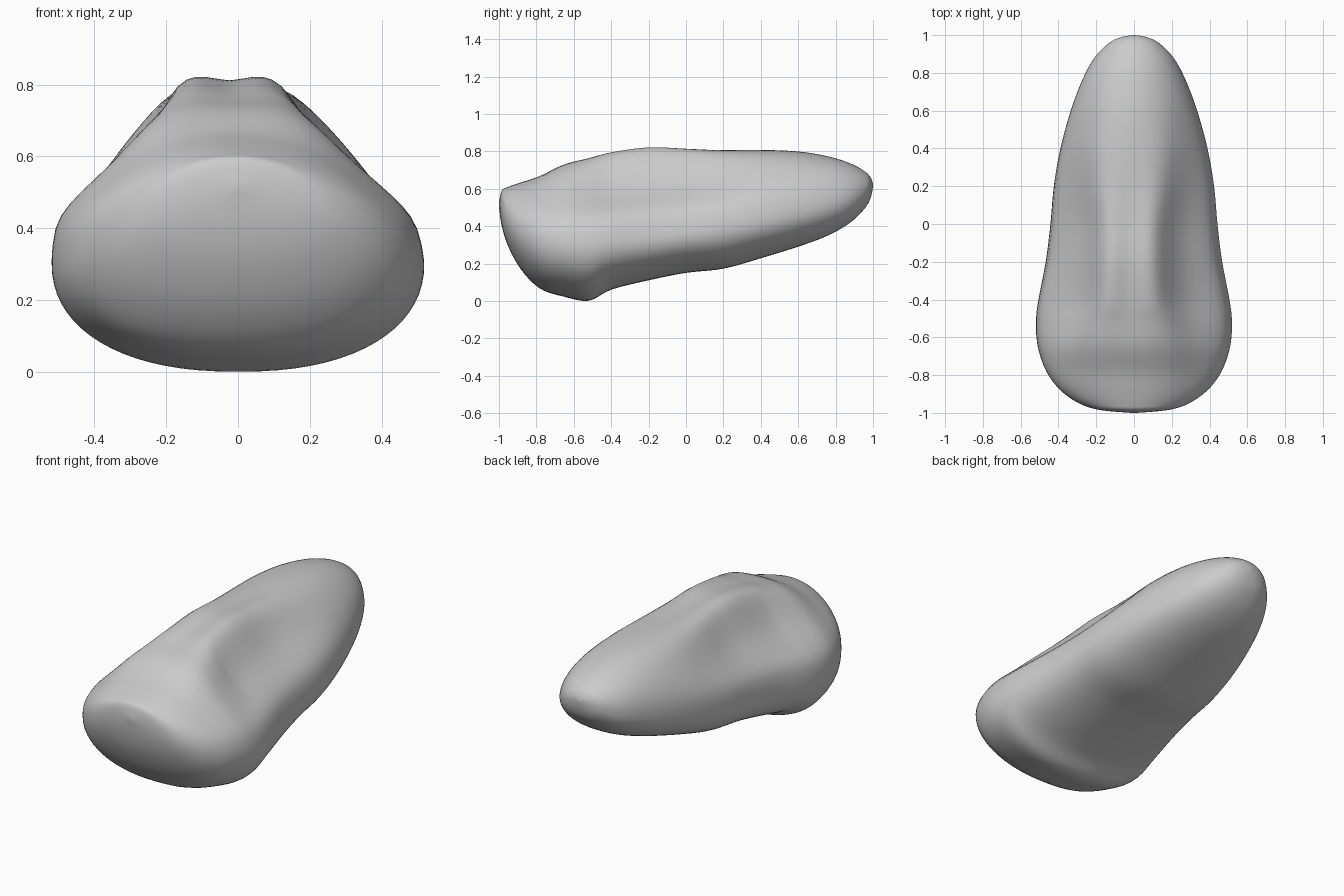
import bpy, bmesh
from math import sin, cos, pi, exp

if "Cube" in bpy.data.objects:
    bpy.data.objects.remove(bpy.data.objects["Cube"])

# Body stations: y, half width, bottom z, widest z, top z, bell amount (0 round, 1 ridged)
STATIONS = [
    (-1.0, 0.01, .505, .515, .525, 0),
    (-.985, .18, .40, .48, .59, 0),
    (-.95, .29, .29, .43, .61, 0),
    (-.88, .39, .165, .38, .635, .1),
    (-.78, .465, .065, .34, .67, .25),
    (-.65, .51, .022, .315, .735, .45),
    (-.52, .52, .0, .305, .768, .75),
    (-.40, .507, .06, .31, .795, 1),
    (-.20, .468, .11, .33, .822, 1),
    (0, .443, .15, .36, .816, .9),
    (.20, .425, .172, .39, .811, .6),
    (.40, .39, .228, .425, .81, .28),
    (.60, .335, .29, .47, .80, .1),
    (.76, .275, .35, .51, .773, 0),
    (.88, .21, .42, .55, .735, 0),
    (.96, .13, .50, .59, .69, 0),
    (.99, .065, .56, .61, .655, 0),
    (1.0, .005, .615, .62, .625, 0),
]
# Ridged upper half profile: fraction of half width, fraction of height
BELL = [(1, 0), (.965, .22), (.87, .35), (.71, .47), (.55, .61), (.42, .79),
        (.31, .95), (.2, 1.0), (.1, .99), (0, .975)]
SIDES = 36          # segments in each half ring
STEPS = 5           # rings between stations


def spline(pts, u):
    """Catmull-Rom point on a list of tuples, u from 0 to 1."""
    n = len(pts) - 1
    i = min(int(u * n), n - 1)
    t = u * n - i
    p0, p1, p2, p3 = (pts[max(0, min(n, i + k))] for k in (-1, 0, 1, 2))
    return [b + .5 * t * (c - a + t * (2*a - 5*b + 4*c - d + t * (3*(b - c) + d - a)))
            for a, b, c, d in zip(p0, p1, p2, p3)]


def ring(station):
    y, w, bot, mid, top, bell = station
    shift = -.025
    pts = []
    # upper half from right to left: blend of ellipse and bell
    for k in range(SIDES):
        f = k / SIDES
        side = 1 if f <= .5 else -1
        g = 2 * min(f, 1 - f)
        bx, bz = spline(BELL, g)
        x = side * w * ((1 - bell) * cos(g * pi / 2) + bell * bx)
        z = mid + (top - mid) * ((1 - bell) * sin(g * pi / 2) + bell * bz)
        fade = exp(-(x / .22) ** 2) if bell > 0 else 0
        pts.append((x + shift * ((z - mid) / .5), y, z))
    # lower half: flattened ellipse
    for k in range(SIDES):
        a = pi + pi * k / SIDES
        c, s = cos(a), sin(a)
        x = w * (1 if c > 0 else -1) * abs(c) ** .87
        z = mid - (mid - bot) * abs(s) ** .9
        pts.append((x, y, z))
    return pts


bm = bmesh.new()
count = (len(STATIONS) - 1) * STEPS
rings = [[bm.verts.new(p) for p in ring(spline(STATIONS, i / count))] for i in range(count + 1)]
n = 2 * SIDES
for a, b in zip(rings, rings[1:]):
    for j in range(n):
        k = (j + 1) % n
        bm.faces.new((a[j], a[k], b[k], b[j]))
bm.faces.new(rings[0])
bm.faces.new(rings[-1])

# Relax the surface slightly so the stations flow together
for _ in range(2):
    bmesh.ops.smooth_vert(bm, verts=bm.verts, factor=.3,
                          use_axis_x=True, use_axis_y=False, use_axis_z=True)
bmesh.ops.recalc_face_normals(bm, faces=bm.faces)
low = min(v.co.z for v in bm.verts)
for v in bm.verts:
    v.co.z -= low
for f in bm.faces:
    f.smooth = True

mesh = bpy.data.meshes.new("rounded_body")
bm.to_mesh(mesh)
bm.free()
body = bpy.data.objects.new("rounded_body", mesh)
bpy.context.collection.objects.link(body)
